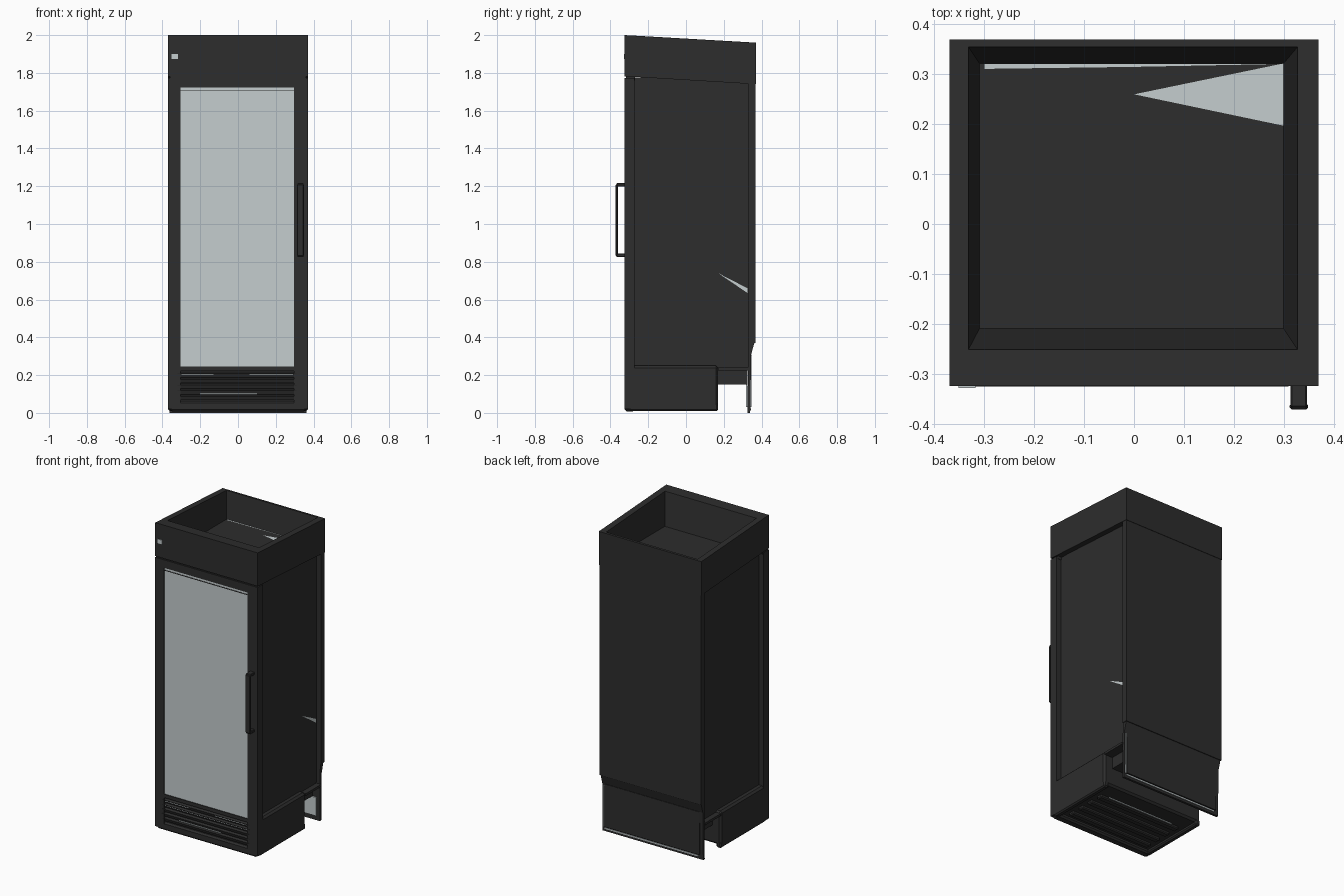
import bpy, bmesh
from mathutils import Matrix

if "Cube" in bpy.data.objects:
    bpy.data.objects.remove(bpy.data.objects["Cube"], do_unlink=True)


def material(name, rgb):
    m = bpy.data.materials.new(name)
    m.use_nodes = True
    m.diffuse_color = (*rgb, 1)
    bsdf = next(n for n in m.node_tree.nodes if n.type == 'BSDF_PRINCIPLED')
    bsdf.inputs["Base Color"].default_value = (*rgb, 1)
    bsdf.inputs["Roughness"].default_value = 0.6
    return m


dark = material("charcoal", (0.026, 0.026, 0.026))
pale = material("pale_grey", (0.56, 0.61, 0.62))


def finish(name, bm, mat):
    bmesh.ops.recalc_face_normals(bm, faces=bm.faces)
    me = bpy.data.meshes.new(name)
    bm.to_mesh(me)
    bm.free()
    me.materials.append(mat)
    ob = bpy.data.objects.new(name, me)
    bpy.context.collection.objects.link(ob)
    return ob


def box(name, x, y, z, mat=dark, bevel=0.0, tilt=0.0):
    """Box from (min, max) ranges, optionally tilted about its own x axis."""
    bm = bmesh.new()
    size = [r[1] - r[0] for r in (x, y, z)]
    mid = [(r[1] + r[0]) / 2 for r in (x, y, z)]
    bmesh.ops.create_cube(bm, size=1)
    bmesh.ops.transform(bm, verts=bm.verts, matrix=Matrix.Translation(mid)
                        @ Matrix.Rotation(tilt, 4, 'X') @ Matrix.Diagonal((*size, 1)))
    ob = finish(name, bm, mat)
    if bevel:
        mod = ob.modifiers.new("bevel", 'BEVEL')
        mod.width, mod.segments = bevel, 1
    return ob


def plate(name, points, mat):
    bm = bmesh.new()
    bm.faces.new([bm.verts.new(p) for p in points])
    return finish(name, bm, mat)


W, FRONT, BACK = 0.37, -0.325, 0.37

# Header: a sloped-top ring with an open well and a floor
bm = bmesh.new()


def loop(x0, x1, y0, y1, z_front, z_back):
    pts = ((x0, y0, z_front), (x1, y0, z_front), (x1, y1, z_back), (x0, y1, z_back))
    return [bm.verts.new(p) for p in pts]


rings = [loop(-W, W, FRONT, BACK, 1.782, 1.74),
         loop(-W, W, FRONT, BACK, 2.0, 1.96),
         loop(-0.332, 0.328, -0.252, 0.355, 1.996, 1.961),
         loop(-0.31, 0.3, -0.21, 0.322, 1.79, 1.79)]
for a, b in zip(rings, rings[1:]):
    for i in range(4):
        j = (i + 1) % 4
        bm.faces.new((a[i], a[j], b[j], b[i]))
bm.faces.new(rings[-1])
bm.faces.new(rings[0])
finish("header", bm, dark)

# Pale liner showing in the well and on the right wall
plate("well_liner", [(0, 0.26, 1.793), (0.3, 0.197, 1.793), (0.3, 0.322, 1.793)], pale)
plate("well_seam", [(-0.3, 0.311, 1.793), (0, 0.315, 1.793), (0.3, 0.321, 1.793),
                    (-0.3, 0.321, 1.793)], pale)
plate("wall_liner", [(0.337, 0.17, 0.74), (0.337, 0.325, 0.635), (0.337, 0.325, 0.66)], pale)

# Cabinet: inset side walls between front posts, header, base and back
box("cabinet_body", (-0.335, 0.335), (-0.3, 0.335), (0.235, 1.775))
box("back_panel", (-0.367, 0.367), (0.33, 0.367), (0.37, 1.76))
box("rear_sill", (-W, W), (0.17, 0.33), (0.225, 0.24))
box("rear_undertray", (-0.31, 0.31), (0.16, 0.325), (0.15, 0.23))

# Rear skirt: slightly tapered plate with an access panel and pale edges
bm = bmesh.new()
skirt = [[bm.verts.new((x, y, z)) for y, z in
          ((0.325, 0), (0.34, 0), (0.345, 0.31), (0.362, 0.37), (0.33, 0.37))]
         for x in (-0.363, 0.363)]
for side in skirt:
    bm.faces.new(side)
for i in range(5):
    j = (i + 1) % 5
    bm.faces.new((skirt[0][i], skirt[0][j], skirt[1][j], skirt[1][i]))
finish("rear_skirt", bm, dark)
box("access_panel", (-0.34, 0.345), (0.338, 0.348), (0.03, 0.31))
box("skirt_bottom_trim", (-0.33, 0.345), (0.338, 0.345), (0.016, 0.024), pale)
box("skirt_side_trim", (0.348, 0.354), (0.338, 0.346), (0.03, 0.3), pale)
box("skirt_liner", (-0.34, 0.34), (0.318, 0.326), (0.03, 0.15), pale)

# Base box with underside ribs
box("base", (-W, W), (-0.295, 0.17), (0.03, 0.25), bevel=0.012)
box("base_opening", (-0.24, 0.24), (0.03, 0.06), (0.024, 0.034), pale)
for i in range(4):
    y = -0.24 + i * 0.085
    box("underside_rib", (-0.3, 0.3), (y, y + 0.04), (0.012, 0.035), bevel=0.006)
for s in (-1, 1):
    x = sorted((s * 0.335, s * W))
    box("base_runner", x, (-0.3, 0.17), (0.01, 0.05), bevel=0.008)

# Front frame and door
box("left_post", (0.297, W), (FRONT, -0.272), (0.02, 1.774))
box("right_post", (-W, -0.305), (FRONT, -0.272), (0.02, 1.774))
box("door_top_rail", (-0.305, 0.297), (FRONT, -0.28), (1.722, 1.774))
box("door_bottom_rail", (-0.33, 0.32), (FRONT, -0.28), (0.222, 0.245))
box("header_gap_filler", (-0.36, 0.36), (-0.318, -0.27), (1.76, 1.79))
box("door_glass", (-0.305, 0.297), (-0.32, -0.31), (0.245, 1.722), pale)
box("glass_top_seal", (-0.305, 0.297), (-0.323, -0.315), (1.703, 1.707))

# Grille: tilted slats with pale slivers behind
box("grille_bottom_rail", (-0.36, 0.36), (FRONT, -0.27), (0.008, 0.062), bevel=0.01)
for i in range(5):
    z = 0.072 + i * 0.03
    box("grille_slat", (-0.32, 0.31), (-0.323, -0.3), (z, z + 0.02), tilt=0.35)
for x0, x1, z in ((-0.3, 0.3, 0.171), (-0.3, -0.13, 0.2), (0.06, 0.29, 0.2), (-0.2, 0.1, 0.097)):
    box("grille_sliver", (x0, x1), (-0.324, -0.318), (z, z + 0.006), pale)

# Handle: bar on two mounts
box("handle_bar", (0.312, 0.349), (-0.372, -0.36), (0.83, 1.21), bevel=0.004)
for z in (0.825, 1.198):
    box("handle_mount", (0.314, 0.347), (-0.368, -0.32), (z, z + 0.018), bevel=0.003)

# Indicator plate on the header
box("indicator", (-0.352, -0.318), (-0.329, -0.323), (1.873, 1.9), pale)
